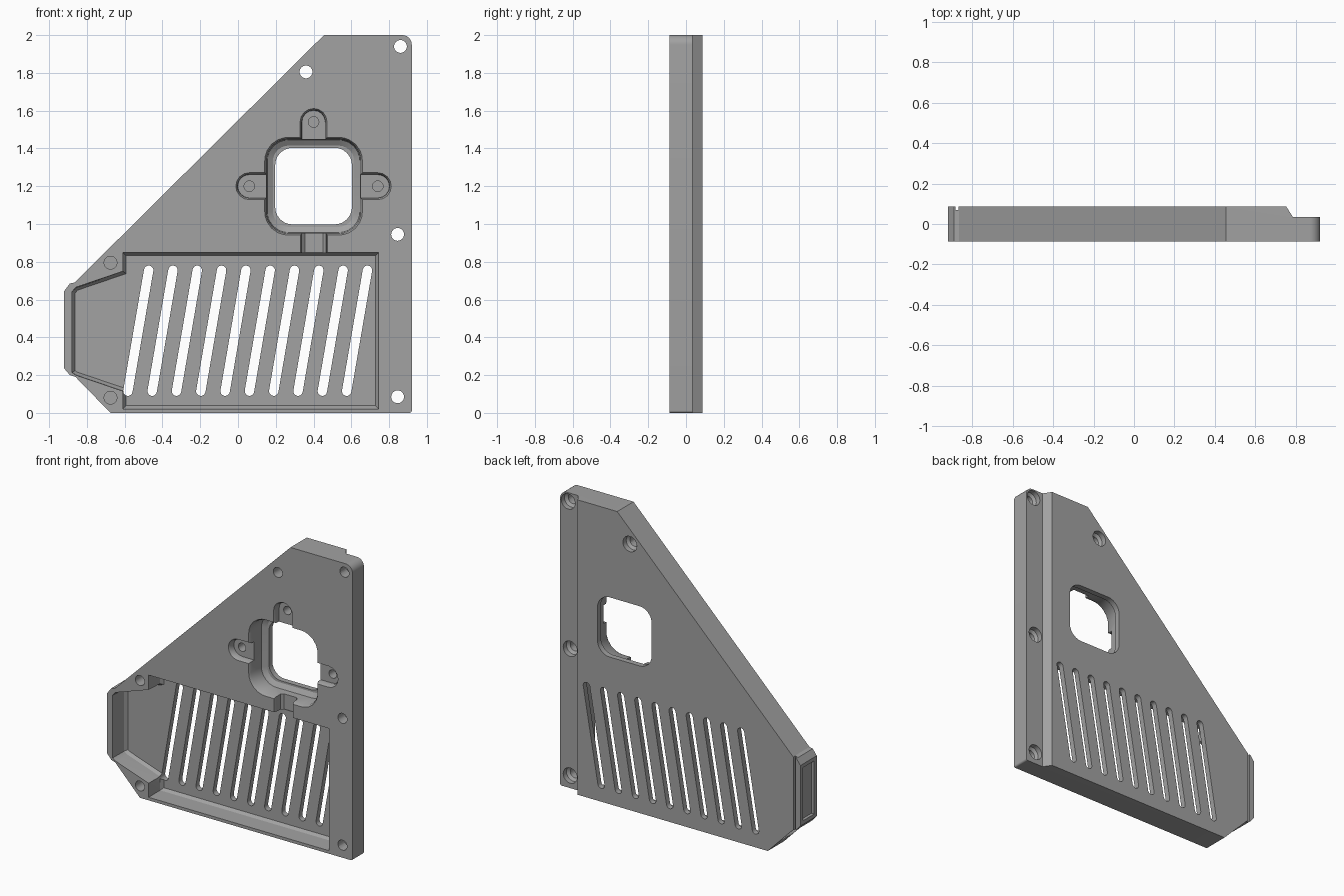
import bpy, bmesh
from math import sin, cos, pi
from mathutils import Vector

if "Cube" in bpy.data.objects:
    bpy.data.objects.remove(bpy.data.objects["Cube"], do_unlink=True)

FRONT, BACK, FLOOR = -0.0875, 0.0875, 0.05
OPEN = FRONT - 0.02

grey = bpy.data.materials.new("plain grey")
grey.use_nodes = True
grey.diffuse_color = (0.36, 0.36, 0.36, 1)
grey.node_tree.nodes["Principled BSDF"].inputs["Base Color"].default_value = (0.36, 0.36, 0.36, 1)


def rounded(corners, steps=6):
    """Replace every (x, z, radius) corner by an arc; counter-clockwise input."""
    out = []
    for i, (x, z, r) in enumerate(corners):
        p = Vector((x, z))
        a = (Vector(corners[i - 1][:2]) - p).normalized()
        b = (Vector(corners[(i + 1) % len(corners)][:2]) - p).normalized()
        if r == 0:
            out.append(p)
            continue
        half = a.angle(b) / 2
        s, e = p + a * r / math_tan(half), p + b * r / math_tan(half)
        centre = p + (a + b).normalized() * r / sin(half)
        for k in range(steps + 1):
            mid = s.lerp(e, k / steps) - centre
            out.append(centre + mid.normalized() * r)
    return out


def math_tan(v):
    return sin(v) / cos(v)


def inset(points, d):
    """Move the outline inward by d with mitred corners."""
    out = []
    for i, p in enumerate(points):
        a = (p - points[i - 1]).normalized()
        b = (points[(i + 1) % len(points)] - p).normalized()
        na, nb = Vector((-a.y, a.x)), Vector((-b.y, b.x))
        out.append(p + (na + nb) * d / (1 + na.dot(nb)))
    return out


def loft(name, points, levels, place=lambda u, v, w: (u, w, v)):
    """Solid through (depth, inset) levels of one outline."""
    bm = bmesh.new()
    rings = [[bm.verts.new(place(p.x, p.y, w)) for p in inset(points, d)] for w, d in levels]
    for lo, hi in zip(rings, rings[1:]):
        for i in range(len(lo)):
            bm.faces.new((lo[i - 1], lo[i], hi[i], hi[i - 1]))
    bm.faces.new(rings[0])
    bm.faces.new(rings[-1])
    bmesh.ops.recalc_face_normals(bm, faces=bm.faces)
    mesh = bpy.data.meshes.new(name)
    bm.to_mesh(mesh)
    bm.free()
    mesh.materials.append(grey)
    ob = bpy.data.objects.new(name, mesh)
    bpy.context.collection.objects.link(ob)
    return ob


def poly(*pts):
    return [Vector(p) for p in pts]


def rect(x0, x1, z0, z1, r=0):
    return rounded([(x0, z0, r), (x1, z0, r), (x1, z1, r), (x0, z1, r)])


def circle(x, z, r, n=24):
    return [Vector((x + r * cos(2 * pi * k / n), z + r * sin(2 * pi * k / n))) for k in range(n)]


def capsule(p, q, r, n=8):
    """Round-ended slot outline from p to q."""
    p, q = Vector(p), Vector(q)
    d = (q - p).normalized()
    side = Vector((d.y, -d.x))
    arc = lambda c, s: [c + s * r * (side * cos(pi * k / n) + d * sin(pi * k / n)) for k in range(n + 1)]
    return arc(q, 1) + arc(p, -1)


# Main plate
plate = loft("bracket_plate", rounded([
    (-0.675, 0, 0), (0.92, 0, 0.012), (0.92, 2, 0.05), (0.455, 2, 0), (-0.865, 0.69, 0),
    (-0.89, 0.685, 0), (-0.92, 0.645, 0), (-0.92, 0.235, 0), (-0.89, 0.2, 0), (-0.86, 0.19, 0)]),
    [(FRONT, 0), (BACK, 0)])

cutters = []


def cut(points, levels, **kw):
    cutters.append(loft("cutter", points, levels, **kw))


# Stepped flange with a sloped shoulder at the back
cut(poly((0.785, 0.035), (1, 0.035), (1, 0.2), (0.68, 0.2)), [(-0.1, 0), (2.1, 0)],
    place=lambda u, v, w: (u, v, w))

# Large front pocket
cut(poly((-0.61, 0.02), (0.745, 0.02), (0.745, 0.85), (-0.61, 0.85), (-0.61, 0.75), (-0.86, 0.665),
         (-0.88, 0.64), (-0.88, 0.215), (-0.86, 0.2), (-0.61, 0.115)),
    [(OPEN, 0), (FLOOR - 0.02, 0.004), (FLOOR, 0.018)])

# Slanted vent slots
for i in range(10):
    x = -0.473 + 0.1287 * i
    cut(capsule((x - 0.11, 0.115), (x, 0.755), 0.025), [(FLOOR - 0.04, 0), (BACK + 0.02, 0)])

# Square opening: recess with a ledge, then the through hole
cut(rect(0.135, 0.665, 0.935, 1.465, 0.13), [(OPEN, -0.005), (FRONT + 0.015, 0.015), (0.03, 0.02), (0.05, 0.05)])
cut(rect(0.197, 0.603, 0.998, 1.403, 0.09), [(0, 0), (BACK + 0.02, 0)])

# Shallow screw ears around the opening
for x, z in ((0.4, 1.54), (0.06, 1.2), (0.74, 1.2)):
    cut(capsule((0.4 + (x - 0.4) * 0.6, 1.2 + (z - 1.2) * 0.6), (x, z), 0.078),
        [(OPEN, -0.005), (FRONT + 0.015, 0.015), (FRONT + 0.045, 0.016)])
    cut(circle(x, z, 0.028), [(FRONT + 0.02, 0), (FLOOR, 0)])

# Cable channel between the opening and the pocket
cut(rect(0.325, 0.48, 0.82, 1.02), [(OPEN, -0.003), (FRONT + 0.015, 0.012), (-0.03, 0.014), (-0.015, 0.03)])

# Through screw holes, counterbored at the back
for x, z, back in ((0.86, 1.94, 0.035), (0.36, 1.805, BACK), (0.845, 0.945, 0.035), (0.845, 0.085, 0.035)):
    cut(circle(x, z, 0.034), [(OPEN, 0), (BACK + 0.02, 0)])
    cut(circle(x, z, 0.052), [(back - 0.05, 0.018), (back - 0.035, 0), (BACK + 0.02, 0)])

# Blind screw holes beside the pocket
for z in (0.08, 0.795):
    cut(circle(-0.675, z, 0.034), [(OPEN, 0), (FLOOR, 0)])

# Recess in the narrow end and thin groove behind it
cut(rect(-1, -0.9, 0.26, 0.62), [(-0.06, 0), (0.062, 0)])
cut(rect(-0.882, -0.868, 0.1, 0.8), [(0.068, 0), (BACK + 0.02, 0)])

# Apply every cut in turn
bpy.context.view_layer.objects.active = plate
for c in cutters:
    mod = plate.modifiers.new("cut", "BOOLEAN")
    mod.operation, mod.solver, mod.object = "DIFFERENCE", "EXACT", c
    bpy.ops.object.modifier_apply(modifier=mod.name)
    bpy.data.objects.remove(c, do_unlink=True)

bpy.ops.object.select_all(action="DESELECT")
plate.select_set(True)
bpy.ops.object.shade_smooth_by_angle(angle=0.5)
